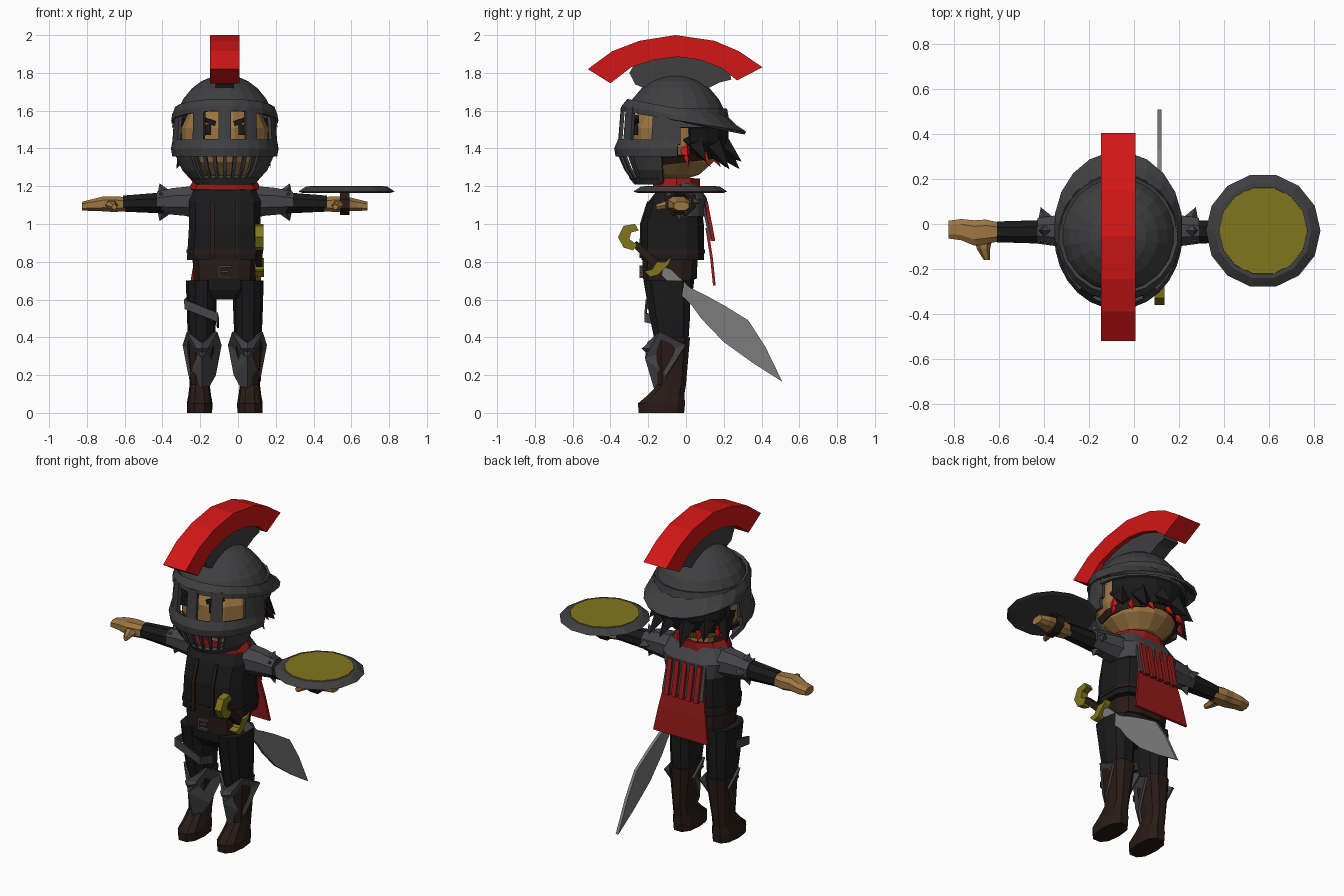
import bpy, bmesh
from math import sin, cos, radians, pi
from mathutils import Vector, Matrix

CX = -0.07          # body axis; all x below are relative to it

def mat(name, *c):
    m = bpy.data.materials.new(name)
    m.diffuse_color = (*c, 1)
    return m

STEEL = mat("dark_steel", .05, .05, .053)
PLATE = mat("plate_steel", .06, .06, .065)
BLADE = mat("blade_steel", .2, .2, .2)
BLACK = mat("black_cloth", .01, .01, .011)
BROWN = mat("brown_leather", .022, .011, .008)
SKIN = mat("skin", .34, .18, .055)
RED = mat("red_plume", .65, .008, .008)
CLOTH = mat("red_cloth", .3, .01, .01)
GOLD = mat("gold", .22, .18, .012)

def mesh(name, verts, faces, m, solid=0):
    bm = bmesh.new()
    vs = [bm.verts.new((v[0] + CX, v[1], v[2])) for v in verts]
    for f in faces:
        bm.faces.new([vs[i] for i in f])
    bmesh.ops.recalc_face_normals(bm, faces=bm.faces)
    me = bpy.data.meshes.new(name)
    bm.to_mesh(me)
    bm.free()
    ob = bpy.data.objects.new(name, me)
    bpy.context.collection.objects.link(ob)
    me.materials.append(m)
    if solid:
        md = ob.modifiers.new("thickness", 'SOLIDIFY')
        md.thickness, md.offset = solid, 0
    return ob

def loft(name, rows, m, n=10, a0=0, a1=360, p=1, axis='z', tilt=0, solid=0):
    """rows: (c1, c2, height, r1, r2); angle 0 faces the front (-y)."""
    full = a1 - a0 == 360
    k = n if full else n + 1
    sp = lambda v: (1 if v > 0 else -1) * abs(v) ** p if abs(v) > 1e-6 else 0
    vs = []
    for c1, c2, h, r1, r2 in rows:
        for i in range(k):
            a = radians(a0 + (a1 - a0) * i / n) + (pi / n if full else 0)
            u, v = c1 + r1 * sp(sin(a)), c2 - r2 * sp(cos(a))
            vs.append((u, v, h + tilt * (v - c2)) if axis == 'z' else (h, u, v))
    fs = [(r * k + i, r * k + (i + 1) % k, (r + 1) * k + (i + 1) % k, (r + 1) * k + i)
          for r in range(len(rows) - 1) for i in range(n)]
    if full and not solid:
        fs += [tuple(range(k)), tuple(range(len(vs) - k, len(vs)))]
    return mesh(name, vs, fs, m, solid)

def plate(name, yz, x0, x1, m):
    n = len(yz)
    vs = [(x, y, z) for x in (x0, x1) for y, z in yz]
    fs = [tuple(range(n)), tuple(range(n, 2 * n))]
    fs += [(i, (i + 1) % n, n + (i + 1) % n, n + i) for i in range(n)]
    return mesh(name, vs, fs, m)

def box(name, c, s, m, rot=0):
    R = Matrix.Rotation(rot, 3, 'Y')
    vs = [Vector(c) + R @ Vector((i * s[0] / 2, j * s[1] / 2, k * s[2] / 2))
          for i in (-1, 1) for j in (-1, 1) for k in (-1, 1)]
    return mesh(name, vs, [(0, 1, 3, 2), (4, 5, 7, 6), (0, 1, 5, 4), (2, 3, 7, 6), (0, 2, 6, 4), (1, 3, 7, 5)], m)

def spike(name, p0, p1, r, m, n=4):
    p0, p1 = Vector(p0), Vector(p1)
    q = (p1 - p0).to_track_quat('Z', 'Y')
    vs = [p0 + q @ Vector((r * cos(2 * pi * i / n), r * sin(2 * pi * i / n), 0)) for i in range(n)] + [p1]
    return mesh(name, vs, [tuple(range(n))] + [(i, (i + 1) % n, n) for i in range(n)], m)

# Head, neck, eyes and hair
loft("head", [(0, -.05, 1.46 + .23 * sin(radians(t)), .235 * cos(radians(t)), .245 * cos(radians(t)))
              for t in (-84, -60, -35, -12, 12, 35, 60, 84)], SKIN, 14)
loft("neck", [(0, -.05, 1.14, .075, .075), (0, -.05, 1.27, .07, .07)], SKIN, 8)
loft("hair", [(0, -.05, 1.56, .25, .262), (0, -.05, 1.44, .25, .265), (0, -.04, 1.37, .2, .235)],
     BLACK, 8, 105, 255, solid=.02)
for i, a in enumerate((-72, -45, -18, 10, 38, 65)):
    s, c = sin(radians(a)), cos(radians(a))
    spike("hair_spike", (.2 * s, -.05 + .2 * c, 1.45), (.27 * s, -.03 + .33 * c, 1.29 + .04 * (i % 2)), .075, BLACK)
    b = radians(a + 12)
    spike("red_hair_spike", (.2 * sin(b), -.05 + .19 * cos(b), 1.41),
          (.25 * sin(b), -.05 + .28 * cos(b), 1.3), .035, RED)
loft("chin_strap", [(0, -.05, 1.36, .232, .24), (0, -.05, 1.325, .212, .22)], BROWN, 10, 70, 290, tilt=.12, solid=.014)

# Helmet dome, brim and crest holder
loft("helmet_dome", [(0, -.055, 1.48 + .31 * sin(radians(t)), .275 * cos(radians(t)), .285 * cos(radians(t)))
                     for t in (22, 36, 50, 63, 76, 86)], STEEL, 20)
loft("helmet_nape", [(0, -.055, 1.61, .255, .265), (0, -.055, 1.51, .273, .283)], STEEL, 10, 92, 268, solid=.015)
loft("helmet_brim", [(0, -.045, 1.61, .258, .262), (0, -.035, 1.57, .273, .3), (0, -.01, 1.54, .278, .328)],
     STEEL, 20, tilt=-.18, solid=.018)
plate("crest_holder", [(-.30, 1.80), (-.27, 1.74), (-.2, 1.71), (.1, 1.71), (.18, 1.75), (.24, 1.765), (.23, 1.81),
                       (.19, 1.83), (.07, 1.875), (-.045, 1.89), (-.165, 1.875), (-.28, 1.835)], -.05, .05, STEEL)
plate("crest_plume", [(-.52, 1.82), (-.39, 1.915), (-.245, 1.97), (-.055, 2.0), (.15, 1.97), (.28, 1.915),
                      (.405, 1.83), (.27, 1.76), (.19, 1.825), (.07, 1.87), (-.045, 1.885), (-.165, 1.87),
                      (-.29, 1.83), (-.40, 1.745)], -.077, .077, RED)
# Face cage: visor bars, cheeks, jaw band and grille
for a in (-31, 0, 31):
    loft("visor_bar", [(0, -.05, 1.62, .26, .285), (0, -.05, 1.43, .268, .3)], STEEL, 2, a - 7, a + 7, solid=.02)
loft("jaw_band", [(0, -.05, 1.445, .266, .3), (0, -.055, 1.40, .275, .315), (0, -.055, 1.36, .268, .308)],
     STEEL, 14, -92, 92, solid=.02)
GRILLE = [(0, -.055, 1.37, .262, .3), (0, -.06, 1.29, .225, .26), (0, -.07, 1.22, .16, .2)]
for i in range(7):
    a = -36 + 12 * i
    loft("grille_bar", GRILLE, STEEL, 1, a - 2.2, a + 2.2, solid=.015)
loft("chin_rim", [(0, -.07, 1.25, .19, .225), (0, -.07, 1.215, .15, .195)], STEEL, 10, -70, 70, solid=.018)
for s in (-1, 1):
    loft("cheek_plate", [(0, -.05, 1.6, .258, .275), (0, -.05, 1.42, .27, .3)], STEEL, 3, s * 64, s * 94, solid=.018)
    loft("jaw_plate", GRILLE, STEEL, 3, s * 42, s * 76, solid=.018)
    box("eye", (s * .1, -.27, 1.5), (.055, .03, .055), BLACK)
    box("eyebrow", (s * .1, -.265, 1.55), (.11, .03, .025), BLACK, s * -.35)

# Torso, collar, belt and jacket trim
loft("jacket", [(0, -.07, .81, .205, .17), (0, -.07, 1.0, .193, .168), (0, -.06, 1.12, .195, .14),
                (0, -.05, 1.2, .16, .09)], BLACK, 12, p=.65)
loft("jacket_hem", [(0, -.07, .845, .208, .174), (0, -.07, .865, .207, .174)], BROWN, 12, p=.65)
loft("collar", [(0, -.05, 1.18, .185, .12), (0, -.05, 1.24, .15, .12)], CLOTH, 10, solid=.02)
loft("belt", [(0, -.085, .71, .168, .145), (0, -.085, .82, .175, .15)], BROWN, 12, p=.65)
loft("hips", [(0, -.09, .60, .1, .1), (0, -.09, .65, .175, .13), (0, -.09, .73, .165, .14)], BLACK, 12, p=.65)
for x, z, w, h in ((0, .775, .07, .012), (0, .72, .07, .012), (-.03, .748, .012, .06), (0, .748, .04, .01)):
    box("belt_buckle", (x, -.235, z), (w, .02, h), PLATE)
for s in (-1, 1):
    plate("jacket_trim", [(-.246, .82), (-.244, 1.0), (-.206, 1.12), (-.19, 1.12), (-.22, .82)],
          s * .055, s * .075, BROWN)

# Legs, boots, greaves, arms, hands and shoulder guards
for s in (-1, 1):
    x = s * .123
    loft("trouser_leg", [(x, -.075, .36, .07, .09), (x, -.085, .5, .077, .11), (x, -.1, .7, .083, .13)], BLACK, 10, p=.8)
    x = s * .133
    loft("boot", [(x, -.13, 0, .066, .125), (x, -.13, .05, .068, .13), (x, -.105, .095, .06, .1),
                  (x, -.075, .15, .053, .078), (x - s * .01, -.07, .4, .08, .095)], BROWN, 10, p=.8)
    x = s * .12
    top, mid, bot = (x, -.2, .37), (x, -.21, .29), (x, -.145, .07)
    vs = [top, mid, bot]
    fs = []
    for t in (-1, 1):
        k = len(vs)
        vs += [(x + t * .075, -.14, .43), (x + t * .097, 0, .36), (x + t * .067, -.1, .2)]
        fs += [(0, 1, k), (k, 1, k + 1), (1, k + 2, k + 1), (1, 2, k + 2)]
    mesh("greave", vs, fs, PLATE, .014)
    spike("greave_stud", (x, -.19, .34), (x, -.235, .34), .04, PLATE)
    # arm, lofted along x
    loft("sleeve", [(-.035, 1.115, s * .15, .065, .085), (-.035, 1.112, s * .3, .058, .062),
                    (-.035, 1.108, s * .54, .05, .046)], BLACK, 8, axis='x')
    loft("hand", [(-.035, 1.105, s * .52, .042, .04), (-.035, 1.105, s * .59, .058, .044),
                  (-.04, 1.107, s * .64, .06, .042), (-.025, 1.1, s * .7, .05, .034),
                  (-.025, 1.095, s * .755, .042, .024)], SKIN, 8, axis='x', p=.75)
    mesh_t = loft("thumb", [(s * .60, 1.1, -.06, .04, .025), (s * .60, 1.1, -.11, .03, .024),
                            (s * .585, 1.09, -.16, .014, .015)], SKIN, 6)
    for v in mesh_t.data.vertices:      # turn the thumb to point forward
        v.co.y, v.co.z = v.co.z, v.co.y
    mesh_t.data.flip_normals()
    loft("shoulder_guard", [(-.03, 1.12, s * .16, .09, .088), (-.03, 1.12, s * .27, .075, .077),
                            (-.03, 1.115, s * .36, .062, .06)], PLATE, 8, axis='x')
    for dy, dz in ((0, 1), (0, -1), (1, 0), (-.5, .5)):
        spike("shoulder_spike", (s * .325, -.03 + .05 * dy, 1.115 + .05 * dz),
              (s * .345, -.03 + .105 * dy, 1.115 + .1 * dz), .035, PLATE)
# Thigh strap on one leg
mesh("thigh_strap", [(-.21, -.21, .60), (-.2, -.1, .61), (-.21, -.21, .55), (-.2, -.1, .56),
                     (-.04, -.215, .53), (-.036, -.1, .5), (-.04, -.215, .48), (-.036, -.1, .45)],
     [(1, 0, 2, 3), (0, 4, 6, 2), (4, 5, 7, 6)], PLATE, .012)

# Back mantle, strips and short cape
loft("back_mantle", [(0, -.045, 1.21, .165, .1), (0, -.05, 1.13, .21, .155), (0, -.06, 1.04, .19, .165)],
     PLATE, 10, 95, 265, p=.7, solid=.015)
mesh("strip_panel", [(-.13, .085, 1.13), (.13, .085, 1.13), (.14, .13, .92), (-.14, .13, .92)], [(0, 1, 2, 3)], PLATE, .014)
for i in range(5):
    x = -.1 + .05 * i
    plate("red_strip", [(.1, 1.12), (.115, 1.12), (.155, .91), (.13, .91)], x - .015, x + .015, CLOTH)
mesh("cape", [(-.13, .11, .98), (.13, .11, .98), (.16, .135, .82), (-.16, .135, .82), (.185, .15, .675), (-.185, .15, .675)],
     [(0, 1, 2, 3), (3, 2, 4, 5)], CLOTH, .014)

# Shield worn flat on the forearm
SX, SY = .645, -.03
loft("shield", [(SX, SY, 1.165, .235, .235), (SX, SY, 1.172, .255, .255), (SX, SY, 1.198, .215, .215)], STEEL, 14)
loft("shield_face", [(SX, SY, 1.19, .198, .198), (SX, SY, 1.202, .196, .196)], GOLD, 14)
loft("shield_strap", [(-.035, 1.108, .61, .075, .06), (-.035, 1.108, .66, .075, .06)], BROWN, 8, axis='x', solid=.012)

# Curved sword at the hip
W = .183
blade = [(-.12, .775), (-.08, .76), (.02, .665), (.1, .62), (.2, .60), (.33, .49), (.42, .35), (.51, .165),
         (.36, .26), (.2, .375), (.08, .5), (.03, .57), (-.13, .73)]
blade[4:5] = [(.2, .57)]
blade[3:4] = [(.1, .625)]
plate("sword_blade", blade, W - .009, W + .009, BLADE)
plate("sword_grip", [(-.29, .89), (-.26, .91), (-.12, .78), (-.15, .75)], W - .018, W + .018, BROWN)
plate("sword_pommel", [(-.36, .93), (-.33, .99), (-.27, 1.0), (-.25, .965), (-.29, .955), (-.3, .92), (-.26, .89),
                       (-.28, .86), (-.33, .875)], W - .022, W + .022, GOLD)
plate("sword_guard", [(-.22, .75), (-.19, .72), (-.15, .73), (-.09, .79), (-.08, .82), (-.11, .8), (-.15, .8),
                      (-.18, .76)], W - .024, W + .024, GOLD)
